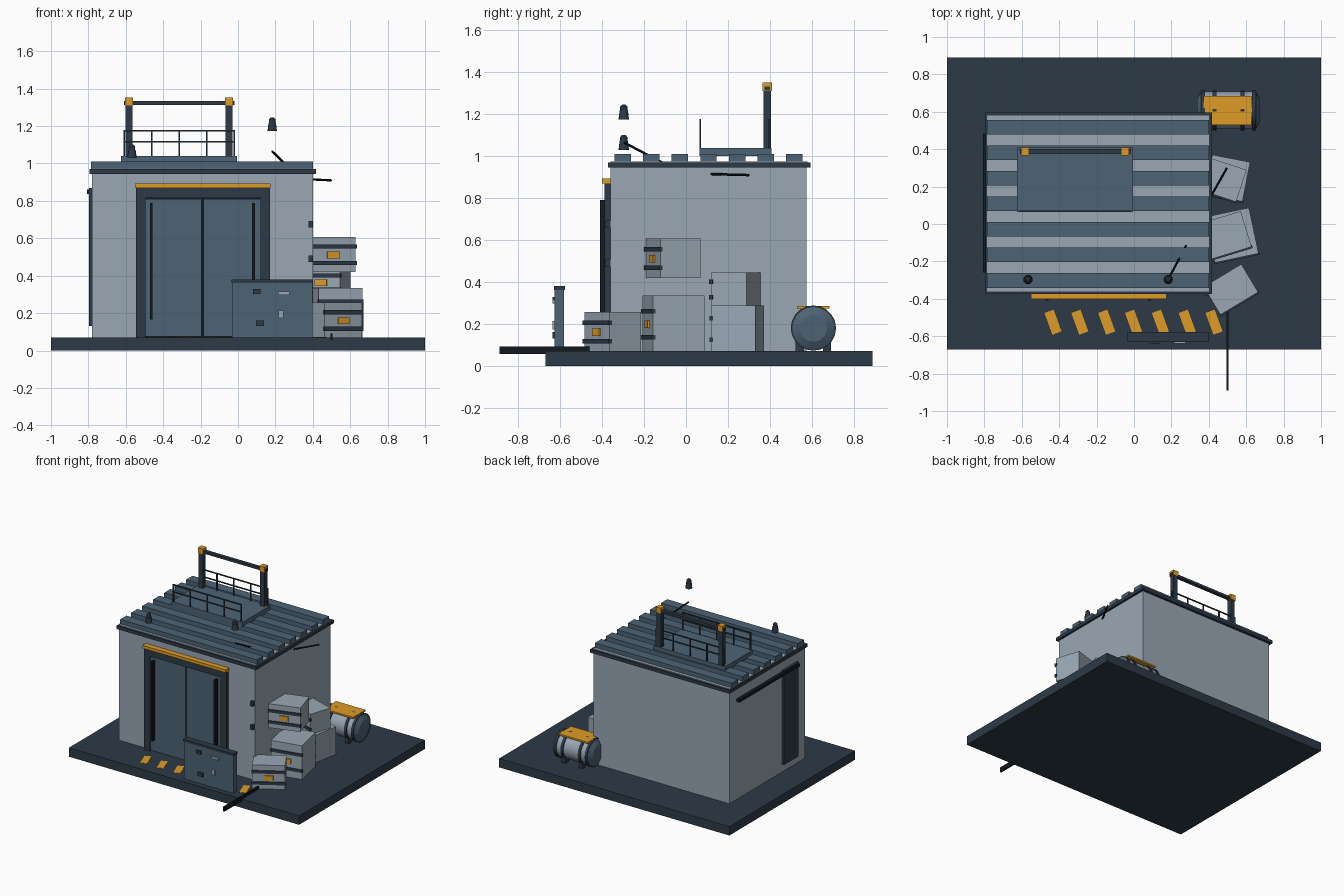
import bpy, math
from mathutils import Vector, Matrix

if "Cube" in bpy.data.objects:
    bpy.data.objects.remove(bpy.data.objects["Cube"])


def mat(name, col):
    m = bpy.data.materials.new(name)
    m.diffuse_color = (*col, 1)
    m.use_nodes = True
    m.node_tree.nodes["Principled BSDF"].inputs["Base Color"].default_value = m.diffuse_color
    return m


DARK = mat("navy", (0.026, 0.042, 0.063))
STEEL = mat("steel_blue", (0.075, 0.125, 0.178))
LIGHT = mat("light_grey", (0.32, 0.39, 0.46))
ORANGE = mat("orange", (0.74, 0.33, 0.019))
BLACK = mat("black", (0.006, 0.009, 0.014))


def box(name, m, x, y, z, frame=None):
    """Box from (min, max) ranges, optionally placed in a local frame."""
    bpy.ops.mesh.primitive_cube_add(size=1)
    o = bpy.context.object
    o.name = name
    c = Matrix.Translation([(r[0] + r[1]) / 2 for r in (x, y, z)])
    s = Matrix.Diagonal([r[1] - r[0] for r in (x, y, z)] + [1])
    o.data.transform(c @ s)
    if frame:
        o.matrix_world = frame
    o.data.materials.append(m)
    return o


def cone(name, m, a, b, r1, r2, n=16):
    """Cylinder or cone between two points."""
    a, b = Vector(a), Vector(b)
    bpy.ops.mesh.primitive_cone_add(vertices=n, radius1=r1, radius2=r2, depth=(b - a).length,
                                    location=(a + b) / 2,
                                    rotation=(b - a).to_track_quat('Z', 'Y').to_euler())
    o = bpy.context.object
    o.name = name
    o.data.materials.append(m)
    return o


def around(c, h):
    return (c - h, c + h)


# Ground slab and building shell
box("ground_slab", DARK, (-1, 1), (-0.67, 0.89), (0, 0.07))
box("walls", LIGHT, (-0.78, 0.40), (-0.36, 0.575), (0.07, 0.95))
box("roof_trim", DARK, (-0.795, 0.417), (-0.373, 0.595), (0.945, 0.97))
box("roof_pan", LIGHT, (-0.785, 0.402), (-0.36, 0.58), (0.965, 0.975))
for i in range(7):
    box("roof_rib", STEEL, (-0.785, 0.402), around(-0.302 + i * 0.1365, 0.039), (0.97, 1.01))

# Main double door with frame and header
box("door_header", DARK, (-0.545, 0.17), (-0.388, -0.35), (0.815, 0.87))
for x in ((-0.545, -0.495), (0.12, 0.17)):
    box("door_jamb", DARK, x, (-0.388, -0.35), (0.07, 0.82))
box("door_backing", BLACK, (-0.5, 0.125), (-0.365, -0.355), (0.07, 0.82))
for x, hx in (((-0.495, -0.194), -0.463), ((-0.184, 0.12), 0.083)):
    box("door_leaf", STEEL, x, (-0.376, -0.36), (0.075, 0.81))
    box("door_pull_bar", BLACK, around(hx, 0.007), (-0.41, -0.37), (0.165, 0.79))
box("door_warning_strip", ORANGE, (-0.55, 0.175), (-0.402, -0.36), (0.87, 0.893))
for z in (0.49, 0.675):
    box("wall_switch", DARK, (0.376, 0.398), (-0.385, -0.355), around(z, 0.018))

# Sliding side door and its rail
box("side_door", DARK, (-0.797, -0.775), (-0.26, -0.08), (0.13, 0.87))
box("side_door_rail", BLACK, (-0.807, -0.775), (-0.26, 0.485), (0.838, 0.86))

# Roof platform, railings and gantry
box("roof_platform", STEEL, (-0.625, -0.005), (0.065, 0.408), (1.0, 1.04))
for y in (0.068, 0.398):
    for i in range(5):
        box("railing_post", DARK, around(-0.608 + i * 0.147, 0.004), around(y, 0.004), (1.04, 1.177))
    for z in (1.117, 1.174):
        box("railing_bar", DARK, (-0.612, -0.016), around(y, 0.004), around(z, 0.004))
for x in (-0.583, -0.048):
    box("gantry_post", DARK, around(x, 0.018), (0.37, 0.406), (1.03, 1.32))
    box("gantry_cap", ORANGE, around(x, 0.022), (0.366, 0.41), (1.31, 1.352))
box("gantry_beam", DARK, (-0.61, -0.02), (0.375, 0.402), (1.313, 1.333))

# Beacons and loose rods
for x, z in ((-0.567, 1.03), (0.183, 1.175)):
    cone("beacon_base", DARK, (x, -0.297, z), (x, -0.297, z + 0.042), 0.025, 0.02, 12)
    cone("beacon_lamp", DARK, (x, -0.297, z + 0.042), (x, -0.297, z + 0.062), 0.017, 0.017, 12)
    cone("beacon_tip", DARK, (x, -0.297, z + 0.062), (x, -0.297, z + 0.072), 0.017, 0.008, 12)
cone("roof_rod", BLACK, (0.183, -0.295, 1.065), (0.285, -0.105, 0.965), 0.006, 0.006, 8)
cone("wall_rod", BLACK, (0.39, 0.11, 0.915), (0.497, 0.3, 0.91), 0.006, 0.006, 8)
box("ground_bar", BLACK, around(0.5, 0.006), (-0.89, -0.46), (0.055, 0.092))

# Control cabinet in front of the door
box("cabinet", STEEL, (-0.032, 0.398), (-0.627, -0.582), (0.07, 0.365))
box("cabinet_top_trim", DARK, (-0.035, 0.402), (-0.63, -0.578), (0.362, 0.38))
for x, z, w, h, m in ((0.10, 0.315, 0.02, 0.013, DARK), (0.245, 0.307, 0.03, 0.009, LIGHT),
                      (0.23, 0.193, 0.013, 0.02, LIGHT), (0.117, 0.145, 0.022, 0.015, DARK)):
    box("cabinet_fitting", m, around(x, w), (-0.638, -0.62), around(z, h))

# Floor hazard stripes
for i in range(7):
    f = Matrix.Translation((-0.433 + i * 0.1435, -0.525, 0)) @ Matrix.Rotation(math.radians(20), 4, 'Z')
    box("floor_stripe", ORANGE, around(0, 0.026), around(0, 0.062), (0.065, 0.073), f)


def crate(cx, cy, z0, w, d, h, ang):
    f = Matrix.Translation((cx, cy, z0)) @ Matrix.Rotation(math.radians(ang), 4, 'Z')
    hw, hd = w / 2, d / 2
    box("crate", LIGHT, (-hw, hw), (-hd, hd), (0, h), f)
    for k in (0.25, 0.72):
        box("crate_band", DARK, (-hw - 0.004, hw + 0.004), (-hd - 0.008, -hd + 0.01),
            around(h * k, 0.011), f)
    box("crate_label", ORANGE, around(0, 0.034), (-hd - 0.008, -hd + 0.01), around(h * 0.48, 0.018), f)


# Crates stacked against the right wall
crate(0.518, -0.35, 0.07, 0.235, 0.175, 0.187, 31)
crate(0.523, -0.06, 0.07, 0.24, 0.25, 0.265, 12)
crate(0.48, -0.063, 0.42, 0.25, 0.2, 0.188, 17)
crate(0.50, 0.245, 0.07, 0.205, 0.215, 0.217, -11)
crate(0.472, 0.237, 0.287, 0.215, 0.18, 0.158, -18)

# Horizontal tank with end caps, straps, feet and cover plate
ty, tz, r = 0.608, 0.18, 0.1
parts = [cone("tank_body", LIGHT, (0.37, ty, tz), (0.64, ty, tz), r, r, 20)]
for x, s in ((0.64, 1), (0.37, -1)):
    parts.append(cone("tank_end_ring", DARK, (x - 0.01 * s, ty, tz), (x + 0.012 * s, ty, tz), 0.108, 0.108, 20))
    parts.append(cone("tank_end_cap", STEEL, (x + 0.012 * s, ty, tz), (x + 0.032 * s, ty, tz), 0.1, 0.065, 20))
for x in (0.43, 0.58):
    parts.append(cone("tank_strap", DARK, (x - 0.011, ty, tz), (x + 0.011, ty, tz), 0.107, 0.107, 20))
    for s in (-1, 1):
        box("tank_foot", DARK, around(x, 0.015), around(ty + s * 0.065, 0.02), (0.07, 0.125))
for o in parts:
    bpy.context.view_layer.objects.active = o
    bpy.ops.object.select_all(action='DESELECT')
    o.select_set(True)
    bpy.ops.object.shade_smooth_by_angle(angle=math.radians(30))
box("tank_cover_plate", ORANGE, (0.372, 0.628), (0.53, 0.685), (0.274, 0.286))
